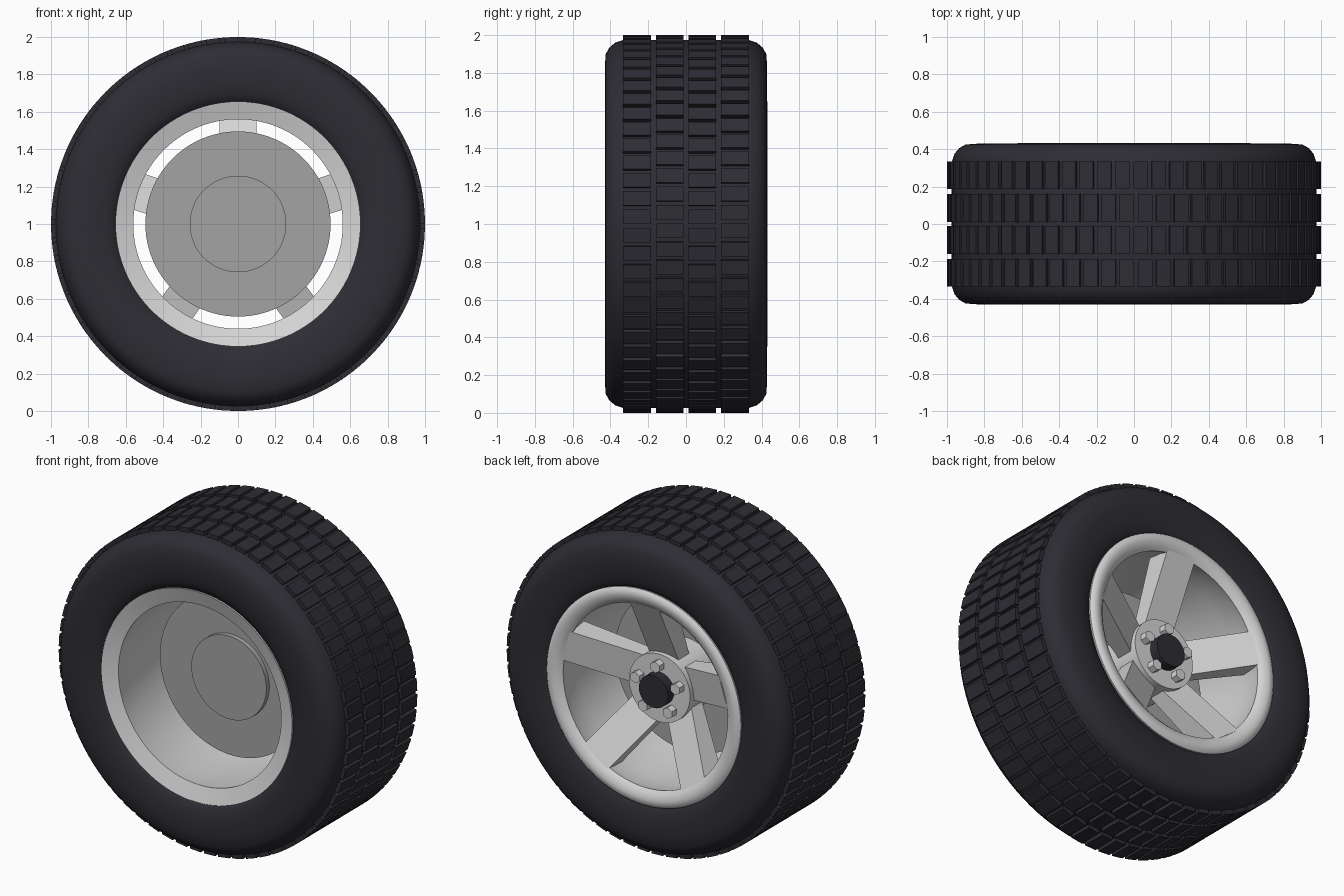
import bpy, bmesh, math
from mathutils import Matrix, Vector

if "Cube" in bpy.data.objects:
    bpy.data.objects.remove(bpy.data.objects["Cube"])

AXLE = Vector((0, 0, 1))


def material(name, colour):
    m = bpy.data.materials.new(name)
    m.use_nodes = True
    m.diffuse_color = colour
    m.node_tree.nodes["Principled BSDF"].inputs["Base Color"].default_value = colour
    return m


RUBBER = material("dark rubber", (0.026, 0.026, 0.034, 1))
ALLOY = material("light alloy", (0.68, 0.68, 0.68, 1))
STEEL = material("brake steel", (0.37, 0.37, 0.37, 1))


def polar(r, angle, y):
    """Point around the axle, which runs along y."""
    return AXLE + Vector((r * math.cos(angle), y, r * math.sin(angle)))


def finish(bm, name, mat, smooth=None):
    bmesh.ops.recalc_face_normals(bm, faces=bm.faces)
    mesh = bpy.data.meshes.new(name)
    bm.to_mesh(mesh)
    bm.free()
    mesh.materials.append(mat)
    ob = bpy.data.objects.new(name, mesh)
    bpy.context.collection.objects.link(ob)
    if smooth:
        bpy.ops.object.select_all(action="DESELECT")
        ob.select_set(True)
        bpy.context.view_layer.objects.active = ob
        bpy.ops.object.shade_smooth_by_angle(angle=math.radians(smooth))
    return ob


def lathe(name, profile, mat, smooth=35, steps=96):
    """Turn a closed (radius, y) profile around the axle."""
    bm = bmesh.new()
    rings = [[bm.verts.new(polar(r, math.tau * i / steps, y)) for r, y in profile]
             for i in range(steps)]
    n = len(profile)
    for i in range(steps):
        a, b = rings[i], rings[(i + 1) % steps]
        for j in range(n):
            k = (j + 1) % n
            bm.faces.new((a[j], a[k], b[k], b[j]))
    return finish(bm, name, mat, smooth)


def disc(name, r, y0, y1, mat, steps=64, angle=0.0, dist=0.0):
    """Solid cylinder along the axle, optionally set off from the centre."""
    bm = bmesh.new()
    where = Matrix.Translation(polar(dist, angle, (y0 + y1) / 2))
    turn = Matrix.Rotation(math.pi / 2, 4, "X")
    bmesh.ops.create_cone(bm, cap_ends=True, segments=steps, radius1=r, radius2=r,
                          depth=y1 - y0, matrix=where @ turn)
    return finish(bm, name, mat, 35 if steps > 12 else None)


def add_box(bm, corners):
    """Six faces from a near quad followed by the matching far quad."""
    v = [bm.verts.new(c) for c in corners]
    bm.faces.new(v[:4])
    bm.faces.new(v[4:])
    for i in range(4):
        j = (i + 1) % 4
        bm.faces.new((v[i], v[j], v[j + 4], v[i + 4]))


# Tyre carcass: half of the section, mirrored to the other side
half = [(0.63, 0.36), (0.66, 0.40), (0.70, 0.418), (0.76, 0.428), (0.83, 0.43),
        (0.90, 0.425), (0.935, 0.405), (0.96, 0.375), (0.975, 0.33)]
lathe("tyre", half + [(r, -y) for r, y in reversed(half)], RUBBER, 40)

# Tread blocks in four staggered rows
COUNT = 64
pitch = math.tau / COUNT
bm = bmesh.new()
for row, mid in enumerate((-0.26, -0.086, 0.086, 0.26)):
    y0, y1 = mid - 0.074, mid + 0.074
    for i in range(COUNT):
        a = pitch * (i + (row % 2) * 0.25)
        b = a + pitch * 0.78
        add_box(bm, [polar(r, t, y) for r in (0.96, 1.0)
                     for t, y in ((a, y0), (b, y0), (b, y1), (a, y1))])
finish(bm, "tread_blocks", RUBBER)

# Rim barrel with an angled front lip and a rounded back lip
lathe("rim", [(0.655, -0.405), (0.56, -0.375), (0.58, -0.25), (0.595, 0.0),
              (0.595, 0.22), (0.58, 0.35), (0.565, 0.40), (0.585, 0.418),
              (0.62, 0.432), (0.65, 0.43), (0.668, 0.415), (0.66, 0.36),
              (0.63, 0.30), (0.63, -0.30), (0.65, -0.36)], ALLOY, 50)

# Five spokes sloping out from the hub to the back lip
bm = bmesh.new()
for k in range(5):
    angle = math.radians(90 + 72 * k)
    out = Vector((math.cos(angle), 0, math.sin(angle)))
    side = Vector((-out.z, 0, out.x)) * 0.1
    corners = []
    for r_back, r_front, back, front in ((0.15, 0.15, 0.20, 0.10), (0.57, 0.595, 0.41, 0.26)):
        for s, r, y in ((-1, r_back, back), (1, r_back, back),
                        (1, r_front, front), (-1, r_front, front)):
            corners.append(AXLE + out * r + side * s + Vector((0, y, 0)))
    add_box(bm, corners)
finish(bm, "spokes", ALLOY)

# Hub, centre cap and wheel nuts
disc("hub", 0.21, -0.04, 0.26, ALLOY)
disc("centre_cap", 0.1, 0.25, 0.32, RUBBER, 32)
for k in range(5):
    disc(f"wheel_nut_{k + 1}", 0.035, 0.25, 0.305, ALLOY, 6, math.radians(90 + 72 * k), 0.145)

# Brake disc and its mounting plate
disc("brake_disc", 0.495, -0.06, -0.01, STEEL, 96)
disc("brake_mount", 0.258, -0.09, -0.05, STEEL)
